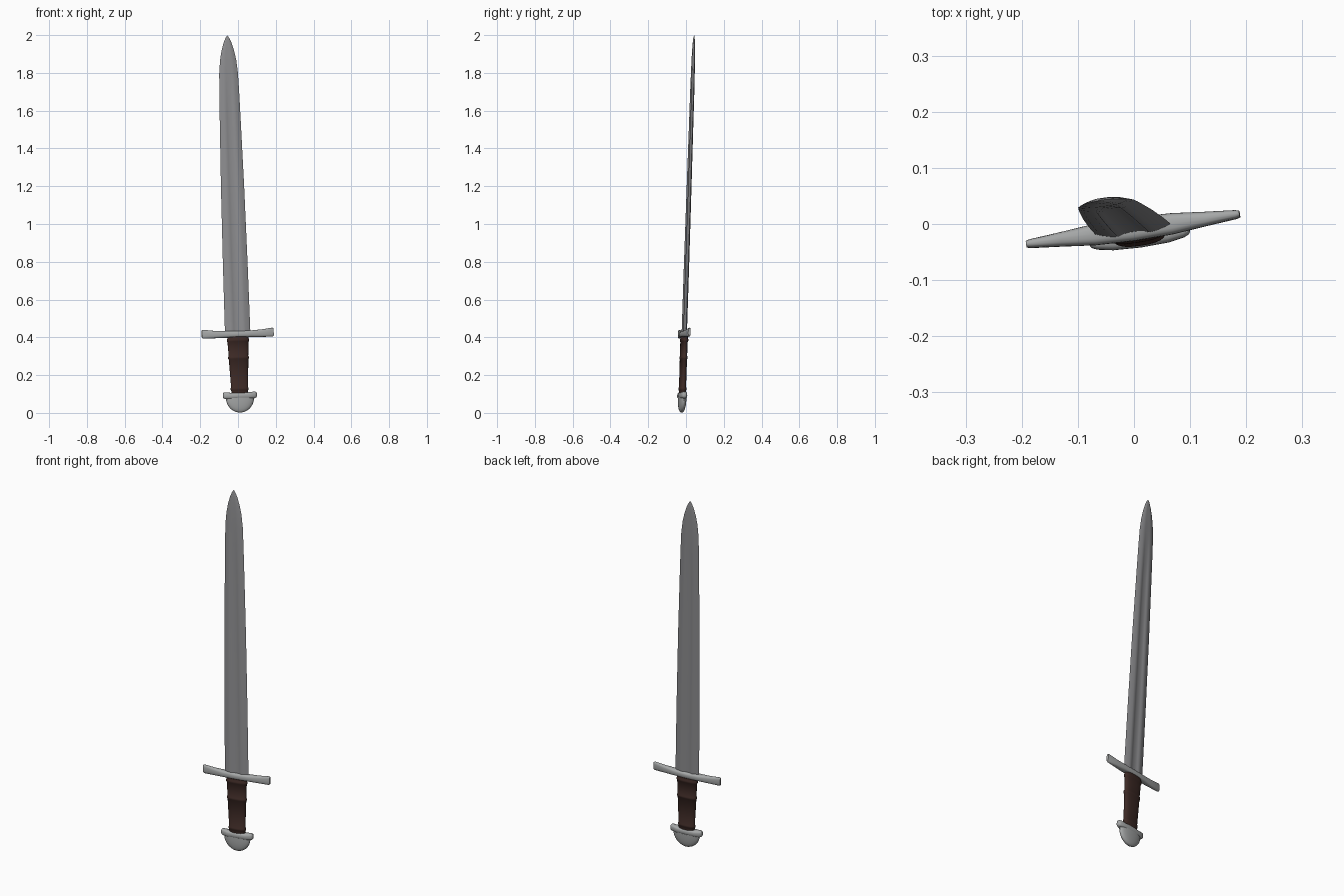
import bpy, bmesh, math
from mathutils import Matrix, Vector

cube = bpy.data.objects.get("Cube")
if cube:
    bpy.data.objects.remove(cube)


def material(name, rgb):
    mat = bpy.data.materials.new(name)
    mat.use_nodes = True
    mat.diffuse_color = (*rgb, 1)
    mat.node_tree.nodes["Principled BSDF"].inputs["Base Color"].default_value = (*rgb, 1)
    return mat


blade_steel = material("blade steel", (0.27, 0.27, 0.28))
fitting_steel = material("fitting steel", (0.38, 0.39, 0.39))
leather = material("dark brown leather", (0.045, 0.022, 0.018))

# The whole sword leans a little and is turned about its length
up = Vector((-0.035, 0.033, 1)).normalized()
side = Vector((0.99, 0.139, 0))
side = (side - up * side.dot(up)).normalized()
depth = up.cross(side)
POSE = Matrix((side, depth, up)).transposed().to_4x4()
POSE.translation = (0.013, -0.023, 0.002)


def oval(power, count=20):
    """Unit superellipse section."""
    points = []
    for i in range(count):
        a = math.tau * i / count
        c, s = math.cos(a), math.sin(a)
        points.append((math.copysign(abs(c) ** power, c), math.copysign(abs(s) ** power, s)))
    return points


def blade_section(fuller):
    """Lens with sharp edges and a shallow central groove."""
    half = [(1, 0), (0.85, 0.4), (0.6, 0.85), (0.42, 1), (0.3, 1 - 0.3 * fuller),
            (0.12, 1 - 0.5 * fuller)]
    top = half + [(-u, v) for u, v in reversed(half)]
    return top + [(u, -v) for u, v in reversed(top[1:-1])]


def loft(name, rings, mat, angle=40):
    """Skin equal rings of points and close both ends."""
    bm = bmesh.new()
    loops = [[bm.verts.new(p) for p in ring] for ring in rings]
    for low, high in zip(loops, loops[1:]):
        for i in range(len(low)):
            j = (i + 1) % len(low)
            bm.faces.new((low[i], low[j], high[j], high[i]))
    bm.faces.new(loops[0])
    bm.faces.new(loops[-1])
    bmesh.ops.recalc_face_normals(bm, faces=bm.faces)
    mesh = bpy.data.meshes.new(name)
    bm.to_mesh(mesh)
    bm.free()
    mesh.materials.append(mat)
    obj = bpy.data.objects.new(name, mesh)
    bpy.context.collection.objects.link(obj)
    obj.matrix_world = POSE
    bpy.ops.object.select_all(action="DESELECT")
    obj.select_set(True)
    bpy.context.view_layer.objects.active = obj
    bpy.ops.object.shade_smooth_by_angle(angle=math.radians(angle))
    return obj


def upright(z, width, thick, section):
    return [(width * u, thick * v, z) for u, v in section]


def crossbar(name, half, section):
    """Bar along the width; stations are (x, bottom, top, half thickness)."""
    stations = [(-x, b, t, d) for x, b, t, d in reversed(half)] + half[1:]
    rings = [[(x, d * u, (b + t) / 2 + (t - b) / 2 * v) for u, v in section]
             for x, b, t, d in stations]
    return loft(name, rings, fitting_steel)


# Blade: nearly straight taper, rounded point, groove fading out near the tip
profile = [(0.41, 0.068, 0.010, 1), (0.8, 0.066, 0.010, 1), (1.2, 0.062, 0.009, 1),
           (1.55, 0.056, 0.008, 1), (1.7, 0.053, 0.008, 0.5), (1.8, 0.050, 0.007, 0),
           (1.87, 0.043, 0.007, 0), (1.92, 0.033, 0.006, 0), (1.96, 0.021, 0.005, 0),
           (1.985, 0.010, 0.003, 0), (1.997, 0.002, 0.001, 0)]
loft("blade", [upright(z, w, t, blade_section(f)) for z, w, t, f in profile], blade_steel, 30)

# Crossguard: thick in the middle, thin and taller at the ends
crossbar("crossguard", [(0, 0.398, 0.432, 0.021), (0.07, 0.398, 0.433, 0.019),
                        (0.13, 0.397, 0.437, 0.013), (0.185, 0.397, 0.444, 0.008),
                        (0.192, 0.401, 0.441, 0.006)], oval(0.7))

# Grip: flattened oval, wider at the guard, with raised binding ridges
grip = oval(0.8, 24)


def grip_width(z):
    return 0.044 + 0.013 * (z - 0.1) / 0.3


rings = [upright(0.1, grip_width(0.1), 0.017, grip)]
for z in (0.125, 0.29, 0.383):
    for dz, swell in ((-0.009, 0), (-0.005, 0.003), (0.005, 0.003), (0.009, 0)):
        rings.append(upright(z + dz, grip_width(z) + swell, 0.017 + swell, grip))
rings.append(upright(0.402, grip_width(0.4), 0.017, grip))
loft("grip", rings, leather)

# Pommel base bar with softly rounded ends
crossbar("pommel_bar", [(0, 0.072, 0.106, 0.022), (0.05, 0.072, 0.106, 0.020),
                        (0.078, 0.073, 0.109, 0.015), (0.087, 0.077, 0.107, 0.011),
                        (0.090, 0.083, 0.102, 0.007)], oval(0.7))

# Pommel cap: flattened half dome below the bar
dome = []
for i in range(10):
    a = math.pi / 2 * (i + 0.15) / 9.15
    dome.append(upright(0.078 * (1 - math.cos(a)), 0.075 * math.sin(a),
                        0.020 * math.sin(a) ** 0.7, oval(0.9, 24)))
loft("pommel_cap", dome, fitting_steel)
